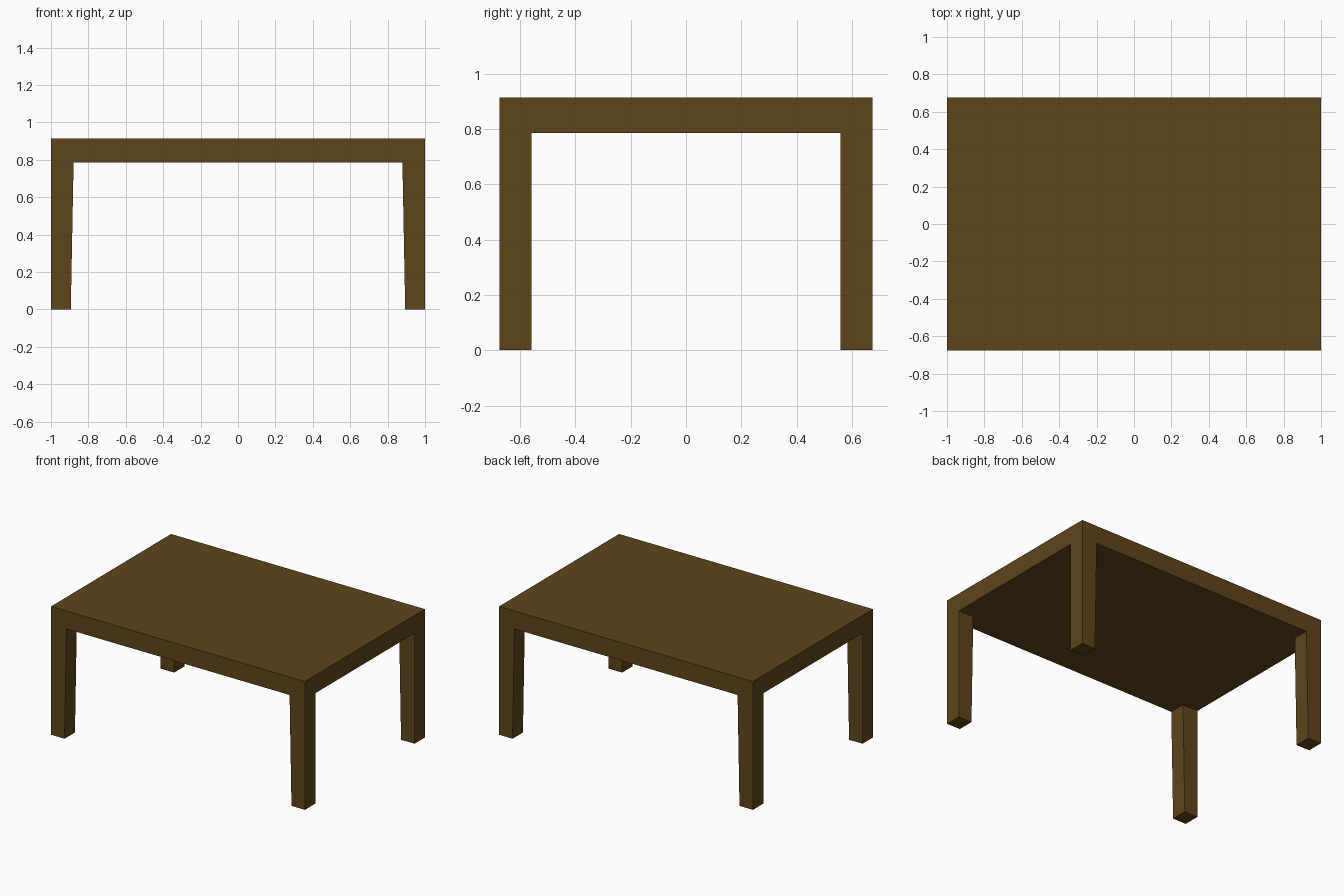
import bpy
import bmesh

if "Cube" in bpy.data.objects:
    bpy.data.objects.remove(bpy.data.objects["Cube"])

HX, HY = 1.0, 0.675          # half length, half depth
TOP, UNDER = 0.914, 0.786    # tabletop upper and lower height
LEG_Y = 0.117                # leg depth
LEG_X_TOP, LEG_X_FOOT = 0.121, 0.106  # leg width tapers on the inner side

wood = bpy.data.materials.new("brown_wood")
wood.diffuse_color = (0.112, 0.06, 0.011, 1)
wood.use_nodes = True
wood.node_tree.nodes["Principled BSDF"].inputs["Base Color"].default_value = wood.diffuse_color


def box(name, x0, x1, y0, y1, z0, z1):
    """Flat-faced box between two corners."""
    bm = bmesh.new()
    bmesh.ops.create_cube(bm, size=1)
    for v in bm.verts:
        v.co.x = x1 if v.co.x > 0 else x0
        v.co.y = y1 if v.co.y > 0 else y0
        v.co.z = z1 if v.co.z > 0 else z0
    mesh = bpy.data.meshes.new(name)
    bm.to_mesh(mesh)
    bm.free()
    mesh.materials.append(wood)
    obj = bpy.data.objects.new(name, mesh)
    bpy.context.collection.objects.link(obj)
    return obj


# Tabletop slab
box("tabletop", -HX, HX, -HY, HY, UNDER, TOP)

# Four corner legs, outer faces flush with the tabletop
for side, sx in (("left", -1), ("right", 1)):
    for end, sy in (("front", -1), ("back", 1)):
        xs = sorted((sx * HX, sx * (HX - LEG_X_TOP)))
        ys = sorted((sy * HY, sy * (HY - LEG_Y)))
        leg = box(f"{end}_{side}_leg", *xs, *ys, 0, UNDER)
        # Taper: narrow the foot on its inner side
        for v in leg.data.vertices:
            if v.co.z < 0.01 and abs(v.co.x) < HX - 0.01:
                v.co.x = sx * (HX - LEG_X_FOOT)
